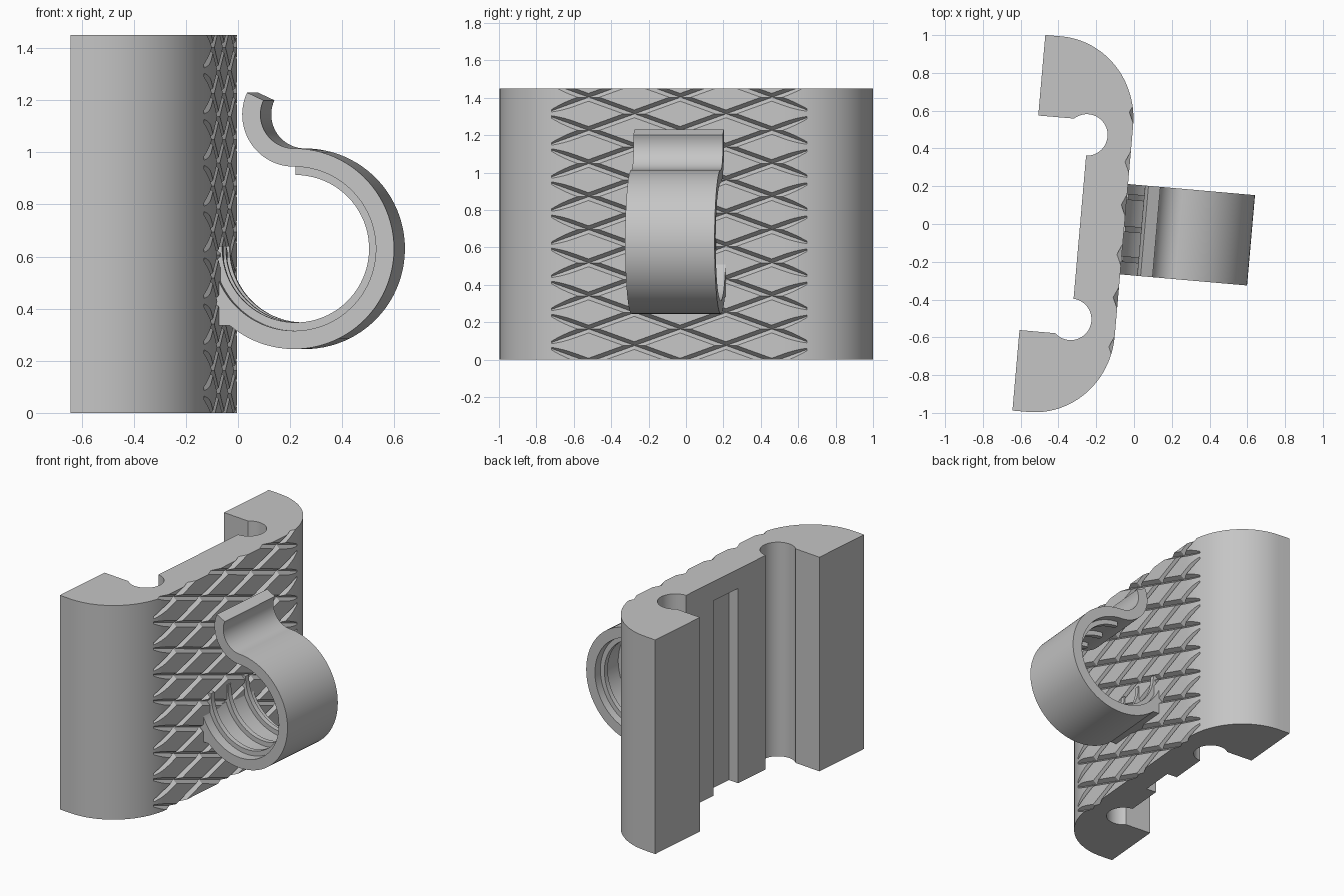
import bpy, bmesh, math
from mathutils import Matrix, Vector

cube = bpy.data.objects.get("Cube")
if cube:
    bpy.data.objects.remove(cube, do_unlink=True)

HEIGHT = 1.45
FRONT = -0.05                      # front plane of the plate
PLACE = Matrix.Rotation(math.radians(-5), 4, "Z") @ Matrix.Translation((0, -0.042, 0))
RING_C = (0.24, 0.63)              # hook ring centre (across, up)

grey = bpy.data.materials.new("light grey")
grey.use_nodes = True
COLOUR = (0.56, 0.56, 0.56, 1)
grey.diffuse_color = COLOUR
grey.node_tree.nodes["Principled BSDF"].inputs["Base Color"].default_value = COLOUR


def arc(centre, rx, ry, start, end, steps):
    """Points along an elliptical arc, angles in degrees."""
    out = []
    for i in range(steps + 1):
        a = math.radians(start + (end - start) * i / steps)
        out.append((centre[0] + rx * math.cos(a), centre[1] + ry * math.sin(a)))
    return out


def finish(name, bm):
    bmesh.ops.recalc_face_normals(bm, faces=bm.faces)
    mesh = bpy.data.meshes.new(name)
    bm.to_mesh(mesh)
    bm.free()
    obj = bpy.data.objects.new(name, mesh)
    bpy.context.collection.objects.link(obj)
    mesh.materials.append(grey)
    obj.matrix_world = PLACE
    return obj


def extrude(name, points, axis, low, high):
    """Prism from a 2D profile along z (plan profile) or y (side profile)."""
    bm = bmesh.new()
    place = (lambda a, b: (a, b, low)) if axis == "z" else (lambda a, b: (a, low, b))
    face = bm.faces.new([bm.verts.new(place(a, b)) for a, b in points])
    step = Vector((0, 0, high - low)) if axis == "z" else Vector((0, high - low, 0))
    grown = bmesh.ops.extrude_face_region(bm, geom=[face], use_keep_orig=True)
    moved = [v for v in grown["geom"] if isinstance(v, bmesh.types.BMVert)]
    bmesh.ops.translate(bm, verts=moved, vec=step)
    return finish(name, bm)


def activate(obj):
    bpy.ops.object.select_all(action="DESELECT")
    obj.select_set(True)
    bpy.context.view_layer.objects.active = obj


def cut(obj, cutter):
    cutter.hide_render = True
    mod = obj.modifiers.new("cut", "BOOLEAN")
    mod.operation = "DIFFERENCE"
    mod.solver = "EXACT"
    mod.use_self = True
    mod.object = cutter
    activate(obj)
    bpy.ops.object.modifier_apply(modifier=mod.name)
    bpy.data.objects.remove(cutter, do_unlink=True)


# Plate: half plan with round channel and rounded outer corner, then mirrored
half = arc((-0.29, 0.49), 0.11, 0.11, -87, 133, 28)
half += [(-0.555, 0.57), (-0.555, 0.998)]
half += arc((-0.47, 0.56), 0.42, 0.438, 90, 0, 24)
plan = half + [(u, -v) for u, v in reversed(half)]
plate = extrude("plate", plan, "z", 0, HEIGHT)

# Slot in the back, open at the bottom
slot = extrude("slot_cutter", [(-0.4, -0.117), (-0.21, -0.117), (-0.21, 0.117), (-0.4, 0.117)],
               "z", -0.1, 1.32)
cut(plate, slot)

# Diamond grooves over the front
HALF_W, PITCH, SLOPE, DEPTH = 0.685, 0.177, 0.36, 0.026
bm = bmesh.new()
for side in (-1, 1):
    for k in range(-4, 13):
        # each line passes through a crossing above the plate's foot
        z0 = 0.075 + k * PITCH + side * SLOPE * 0.24
        ends = [-HALF_W, HALF_W]
        for i, v in enumerate(ends):
            z = z0 + side * SLOPE * v
            z = max(-0.06, min(HEIGHT + 0.06, z))
            ends[i] = max(-HALF_W, min(HALF_W, (z - z0) / (side * SLOPE)))
        if ends[1] - ends[0] < 0.05:
            continue
        rings = []
        for v in ends:
            z = z0 + side * SLOPE * v
            rings.append([bm.verts.new((FRONT + du, v, z + dz)) for du, dz in
                          ((DEPTH, 0), (0, DEPTH * 0.8), (-DEPTH, 0), (0, -DEPTH * 0.8))])
        a, b = rings
        bm.faces.new(a)
        bm.faces.new(b)
        for i in range(4):
            j = (i + 1) % 4
            bm.faces.new((a[i], a[j], b[j], b[i]))
cut(plate, finish("groove_cutter", bm))

# Hook: open ring running into a reversed curl at the tip
curl_c = (RING_C[0], 1.145)
outer = arc(RING_C, 0.385, 0.385, -130, 90, 56) + arc(curl_c, 0.13, 0.13, 270, 155, 20)
inner = arc(curl_c, 0.2, 0.2, 155, 270, 24) + arc(RING_C, 0.315, 0.315, 90, -160, 64)
foot = [(-0.09, 0.51), (-0.09, 0.335), (-0.02, 0.335)]
hook = extrude("hook", outer + inner + foot, "y", -0.23, 0.25)

# Three grip ribs inside the ring
ribs = []
for n, v in enumerate((-0.148, 0.012, 0.182)):
    band = arc(RING_C, 0.283, 0.283, 90, -182, 60) + arc(RING_C, 0.33, 0.33, -182, 90, 60)
    ribs.append(extrude("grip_rib_%d" % (n + 1), band, "y", v - 0.016, v + 0.016))

for obj in [plate, hook] + ribs:
    activate(obj)
    bpy.ops.object.shade_smooth_by_angle(angle=math.radians(30))
